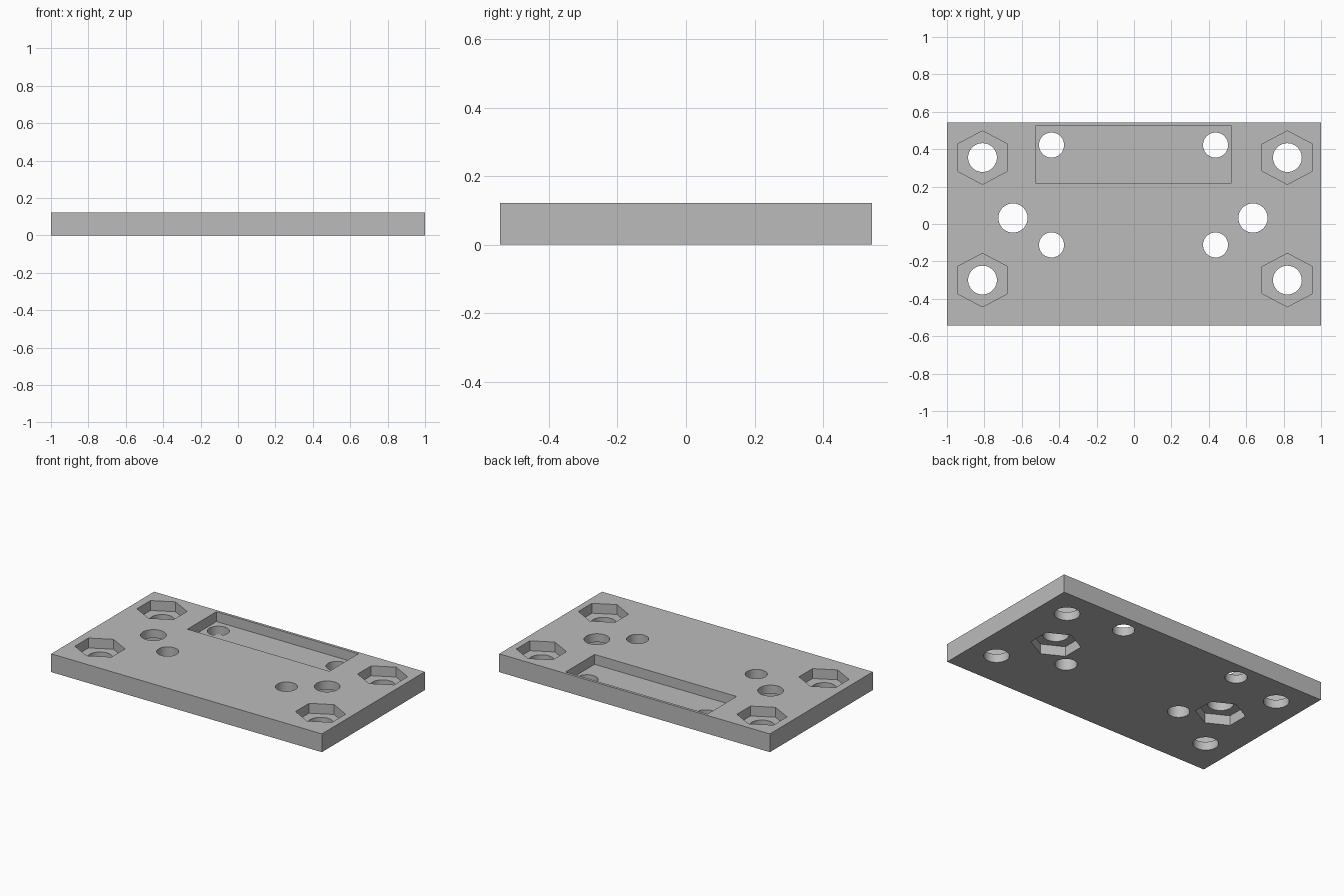
import bpy
from math import radians

old = bpy.data.objects.get("Cube")
if old:
    bpy.data.objects.remove(old, do_unlink=True)

HEIGHT = 0.122
DEPTH = 0.066      # depth of every blind recess
OVER = 0.05        # how far cutters stick out of the plate

# Single grey material
GREY = (0.5, 0.5, 0.5, 1)
grey = bpy.data.materials.new("plain grey")
grey.use_nodes = True
grey.diffuse_color = GREY
grey.node_tree.nodes["Principled BSDF"].inputs["Base Color"].default_value = GREY


def box(name, x0, x1, y0, y1, z0, z1):
    bpy.ops.mesh.primitive_cube_add(
        size=1, location=((x0 + x1) / 2, (y0 + y1) / 2, (z0 + z1) / 2))
    ob = bpy.context.object
    ob.name = name
    ob.scale = (x1 - x0, y1 - y0, z1 - z0)
    bpy.ops.object.transform_apply(location=True, rotation=True, scale=True)
    ob.data.materials.append(grey)
    return ob


def prism(name, x, y, radius, z0, z1, sides=48, stretch=1):
    bpy.ops.mesh.primitive_cylinder_add(
        vertices=sides, radius=radius, depth=z1 - z0, location=(x, y, (z0 + z1) / 2))
    ob = bpy.context.object
    ob.name = name
    ob.scale.x = stretch
    bpy.ops.object.transform_apply(location=True, rotation=True, scale=True)
    ob.data.materials.append(grey)
    return ob


def hole(x, y, radius):
    return prism("hole_cutter", x, y, radius, -OVER, HEIGHT + OVER)


def nut_recess(x, y, z0, z1):
    return prism("nut_cutter", x, y, 0.143, z0, z1, sides=6, stretch=1.09)


# Mounting plate
plate = box("mounting_plate", -1, 1, -0.543, 0.543, 0, HEIGHT)

# Rectangular pocket along the back edge
cutters = [box("pocket_cutter", -0.527, 0.522, 0.219, 0.525,
               HEIGHT - DEPTH, HEIGHT + OVER)]

# Corner bolt holes with nut recesses on top
for x in (-0.81, 0.82):
    for y in (-0.3, 0.355):
        cutters += [nut_recess(x, y, HEIGHT - DEPTH, HEIGHT + OVER),
                    hole(x, y, 0.077)]

# Middle bolt holes with nut recesses underneath
for x in (-0.647, 0.636):
    cutters += [nut_recess(x, 0.032, -OVER, DEPTH), hole(x, 0.032, 0.078)]

# Small screw holes
for x in (-0.441, 0.436):
    for y in (-0.112, 0.422):
        cutters.append(hole(x, y, 0.067))

# Cut everything out of the plate
for cutter in cutters:
    cutter.hide_render = True
    mod = plate.modifiers.new("cut", 'BOOLEAN')
    mod.operation = 'DIFFERENCE'
    mod.solver = 'EXACT'
    mod.object = cutter
    bpy.ops.object.select_all(action='DESELECT')
    plate.select_set(True)
    bpy.context.view_layer.objects.active = plate
    bpy.ops.object.modifier_apply(modifier=mod.name)
    bpy.data.objects.remove(cutter, do_unlink=True)

bpy.ops.object.shade_smooth_by_angle(angle=radians(30))
